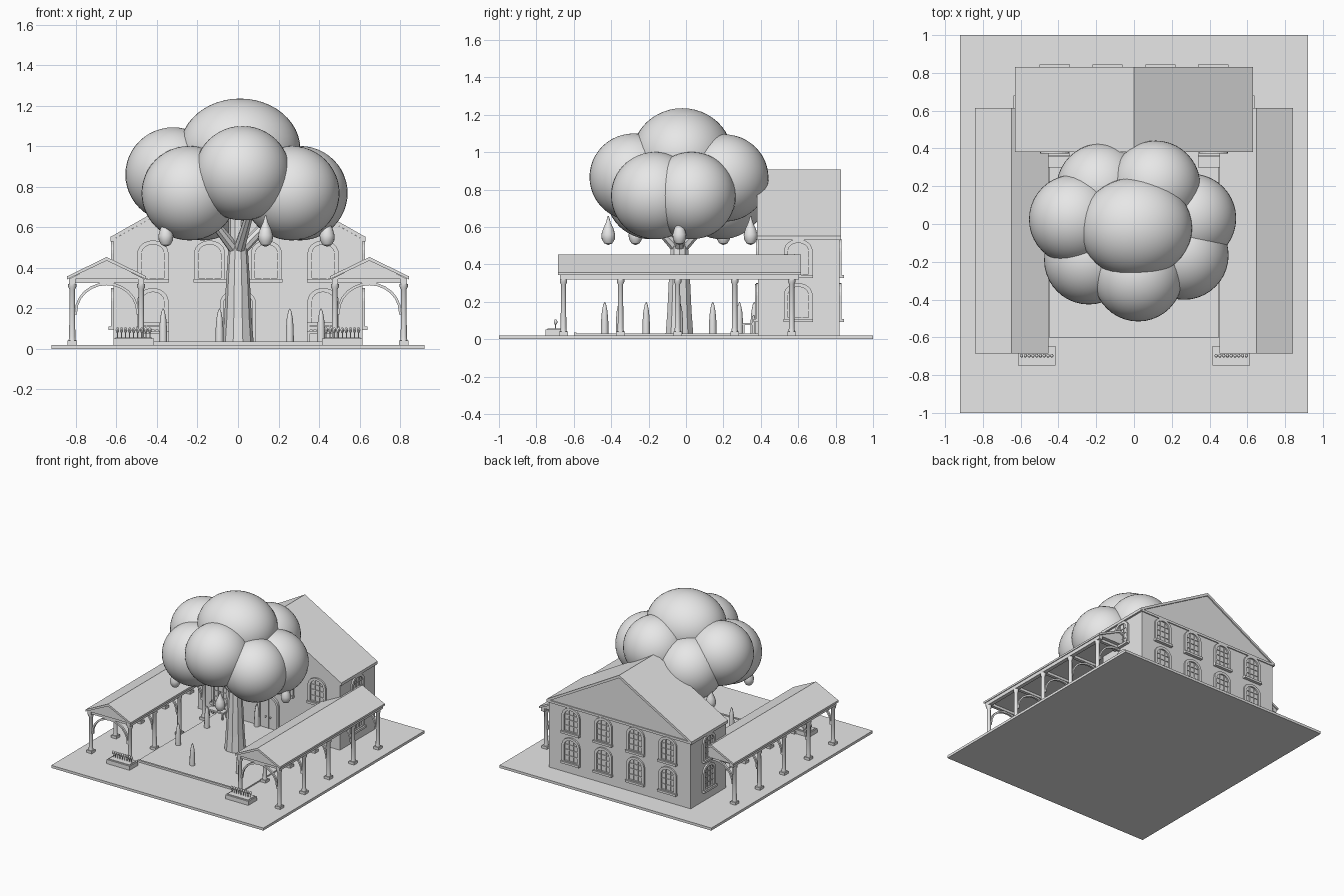
import bpy, bmesh, math
from mathutils import Matrix, Vector

if "Cube" in bpy.data.objects:
    bpy.data.objects.remove(bpy.data.objects["Cube"])

clay = bpy.data.materials.new("pale_grey")
clay.use_nodes = True
clay.diffuse_color = (0.8, 0.8, 0.8, 1)
clay.node_tree.nodes["Principled BSDF"].inputs["Base Color"].default_value = (0.8, 0.8, 0.8, 1)


class Part:
    """Collects simple solids into one named object."""

    def __init__(self, name, smooth=False):
        self.name, self.smooth, self.bm = name, smooth, bmesh.new()

    def box(self, lo, hi, m=Matrix()):
        lo, hi = Vector(lo), Vector(hi)
        scale = Matrix.Diagonal((*(hi - lo), 1))
        bmesh.ops.create_cube(self.bm, size=1, matrix=m @ Matrix.Translation((lo + hi) / 2) @ scale)

    def prism(self, pts, y0, y1, m=Matrix()):
        # (x, z) outline pushed along y
        a = [self.bm.verts.new(m @ Vector((x, y0, z))) for x, z in pts]
        b = [self.bm.verts.new(m @ Vector((x, y1, z))) for x, z in pts]
        self.bm.faces.new(a)
        self.bm.faces.new(b[::-1])
        for i in range(len(a)):
            j = (i + 1) % len(a)
            self.bm.faces.new((a[j], a[i], b[i], b[j]))

    def band(self, outer, inner, y0, y1, m=Matrix(), closed=True):
        # strip between two outlines, as a row of quads
        n = len(outer)
        for i in range(n if closed else n - 1):
            j = (i + 1) % n
            self.prism([outer[i], outer[j], inner[j], inner[i]], y0, y1, m)

    def lathe(self, profile, at, sides=16):
        rings = []
        for r, z in profile:
            rings.append([self.bm.verts.new(Vector(at) + Vector((
                r * math.cos(math.tau * k / sides), r * math.sin(math.tau * k / sides), z)))
                for k in range(sides)])
        for a, b in zip(rings, rings[1:]):
            for k in range(sides):
                j = (k + 1) % sides
                self.bm.faces.new((a[k], a[j], b[j], b[k]))
        self.bm.faces.new(rings[0][::-1])
        self.bm.faces.new(rings[-1])

    def rod(self, p, q, r0, r1, sides=8):
        p, q = Vector(p), Vector(q)
        m = Matrix.Translation((p + q) / 2) @ (q - p).to_track_quat('Z', 'Y').to_matrix().to_4x4()
        bmesh.ops.create_cone(self.bm, cap_ends=True, segments=sides, radius1=r0, radius2=r1,
                              depth=(q - p).length, matrix=m)

    def ball(self, at, size, u=40, v=24):
        m = Matrix.Translation(at) @ Matrix.Diagonal((*size, 1))
        bmesh.ops.create_uvsphere(self.bm, u_segments=u, v_segments=v, radius=1, matrix=m)

    def done(self):
        bmesh.ops.recalc_face_normals(self.bm, faces=self.bm.faces)
        me = bpy.data.meshes.new(self.name)
        self.bm.to_mesh(me)
        self.bm.free()
        me.materials.append(clay)
        ob = bpy.data.objects.new(self.name, me)
        bpy.context.collection.objects.link(ob)
        if self.smooth:
            bpy.ops.object.select_all(action='DESELECT')
            ob.select_set(True)
            bpy.context.view_layer.objects.active = ob
            bpy.ops.object.shade_smooth_by_angle(angle=math.radians(35))
        return ob


def arch(half, z0, spring, rise, n=12):
    # outline of an opening with a rounded top
    top = [(half * math.cos(math.pi * k / n), spring + rise * math.sin(math.pi * k / n))
           for k in range(n + 1)]
    return [(half, z0)] + top + [(-half, z0)]


# Ground and courtyard paving with a raised front kerb
p = Part("ground_slab")
p.box((-0.92, -1, 0), (0.92, 1, 0.02))
p.done()
p = Part("courtyard_paving")
p.box((-0.45, -0.585, 0.02), (0.45, 0.39, 0.03))
p.box((-0.45, -0.6, 0.02), (0.45, -0.585, 0.035))
p.done()

# Main house
p = Part("house_walls")
p.prism([(-0.615, 0.02), (0.615, 0.02), (0.615, 0.54), (0, 0.885), (-0.615, 0.54)], 0.385, 0.82)
p.done()
p = Part("house_roof")
for s in (-1, 1):
    p.prism([(0, 0.885), (s * 0.63, 0.532), (s * 0.63, 0.552), (0, 0.907)], 0.38, 0.83)
    p.box((s * 0.622 - 0.008, 0.382, 0.53), (s * 0.622 + 0.008, 0.828, 0.548))
p.box((-0.62, 0.815, 0.53), (0.62, 0.828, 0.548))
p.done()

# Arched windows: surround, glazing bars and sill
frames, bars, sills = Part("window_surrounds"), Part("window_bars"), Part("window_sills")


def window(x, y, z, angle):
    m = Matrix.Translation((x, y, z)) @ Matrix.Rotation(math.radians(angle), 4, 'Z')
    frames.band(arch(0.077, 0, 0.13, 0.065), arch(0.055, 0.01, 0.13, 0.045), -0.012, 0.005, m)
    for u in (-0.02, 0.02):
        bars.box((u - 0.003, -0.007, 0.01), (u + 0.003, 0.004, 0.17), m)
    for h in (0.05, 0.095, 0.135):
        bars.box((-0.055, -0.006, h - 0.003), (0.055, 0.004, h + 0.003), m)
    sills.box((-0.08, -0.024, -0.013), (0.08, 0.005, 0.004), m)


for z in (0.105, 0.34):
    for x in (-0.42, -0.14, 0.14, 0.42):
        window(x, 0.82, z, 180)
        if z > 0.2 or abs(x) > 0.2:
            window(x, 0.385, z, 0)
    for s in (-1, 1):
        window(s * 0.615, 0.6, z, s * 90)
for p in (frames, bars, sills):
    p.done()

# Double front door
p = Part("front_door")
p.band(arch(0.09, 0.03, 0.22, 0.075), arch(0.072, 0.03, 0.22, 0.058), 0.368, 0.39, closed=False)
p.prism(arch(0.073, 0.03, 0.22, 0.058), 0.379, 0.39)
p.box((-0.003, 0.374, 0.03), (0.003, 0.385, 0.275))
for s in (-1, 1):
    p.ball((s * 0.02, 0.372, 0.12), (0.007, 0.007, 0.007), 10, 6)
p.done()

# Covered walkways on both sides
for side, s in (("left", 1), ("right", -1)):
    cx, half = s * 0.648, 0.195
    p = Part(side + "_walkway_roof")
    p.prism([(cx - half + .01, 0.345), (cx + half - .01, 0.345), (cx, 0.44)], -0.675, 0.605)
    for t in (-1, 1):
        p.prism([(cx, 0.435), (cx + t * half, 0.343), (cx + t * half, 0.358), (cx, 0.453)], -0.685, 0.615)
    p.done()
    p = Part(side + "_walkway_beams")
    for t in (-1, 1):
        bx = cx + t * 0.17
        p.box((bx - 0.015, -0.675, 0.32), (bx + 0.015, 0.605, 0.347))
    posts, braces = Part(side + "_walkway_posts", True), Part(side + "_walkway_arches")
    for k in range(5):
        y = -0.655 + 0.305 * k
        p.box((cx - 0.17, y - 0.012, 0.325), (cx + 0.17, y + 0.012, 0.347))
        for t in (-1, 1):
            x = cx + t * 0.17
            posts.box((x - 0.023, y - 0.023, 0.02), (x + 0.023, y + 0.023, 0.04))
            posts.lathe([(0.018, 0.04), (0.015, 0.06), (0.014, 0.295), (0.02, 0.305), (0.02, 0.32)],
                        (x, y, 0), 12)
        m = Matrix.Translation((cx, 0, 0))
        braces.band(arch(0.158, 0.17, 0.18, 0.148), arch(0.146, 0.17, 0.18, 0.134),
                    y - 0.008, y + 0.008, m, closed=False)
    for q in (p, posts, braces):
        q.done()

    # Flower box at the walkway entrance
    fx = s * 0.515
    p = Part(side + "_flower_box")
    p.box((fx - 0.1, -0.75, 0.02), (fx + 0.1, -0.645, 0.052))
    p.box((fx - 0.09, -0.74, 0.052), (fx + 0.09, -0.655, 0.057))
    p.done()
    p = Part(side + "_flowers", True)
    for k in range(9):
        x = fx - 0.08 + 0.02 * k
        p.rod((x, -0.697, 0.05), (x, -0.697, 0.085), 0.003, 0.003, 6)
        p.ball((x, -0.697, 0.092), (0.009, 0.01, 0.014), 10, 8)
    p.done()

    # Bench against the house front
    bx = s * 0.41
    p = Part(side + "_bench")
    p.box((bx - 0.07, 0.3, 0.075), (bx + 0.07, 0.365, 0.087))
    p.box((bx - 0.07, 0.357, 0.115), (bx + 0.07, 0.366, 0.13))
    for t in (-1, 1):
        x = bx + t * 0.06
        for y, top in ((0.308, 0.08), (0.36, 0.125)):
            p.box((x - 0.006, y - 0.006, 0.03), (x + 0.006, y + 0.006, top))
    for k in range(5):
        x = bx - 0.04 + 0.02 * k
        p.box((x - 0.003, 0.359, 0.085), (x + 0.003, 0.364, 0.12))
    p.done()

# Tree trunk and spreading boughs
ty = -0.035
p = Part("tree_trunk")
p.lathe([(0.078, 0.02), (0.068, 0.15), (0.058, 0.35), (0.048, 0.5), (0.045, 0.7)], (0, ty, 0), 10)
for k in range(5):
    a = math.tau * k / 5
    p.rod((0, ty, 0.47), (0.2 * math.cos(a), ty + 0.2 * math.sin(a), 0.68), 0.03, 0.02)
p.done()

# Foliage clumps: one crown and a ring of seven
p = Part("tree_foliage", True)
p.ball((0.01, -0.02, 0.985), (0.298, 0.267, 0.25))
for x, y, z in ((-0.32, 0.025, 0.86), (-0.24, -0.19, 0.768), (0.022, -0.28, 0.867), (0.265, -0.165, 0.768),
                (0.305, 0.03, 0.768), (0.115, 0.205, 0.862), (-0.175, 0.19, 0.768)):
    p.ball((x, y, z), (0.236, 0.236, 0.233))
p.done()

# Hanging drop-shaped fruit
p = Part("hanging_fruit", True)
for k in range(5):
    a = math.tau * k / 5
    p.lathe([(0.004, 0.505), (0.022, 0.513), (0.035, 0.535), (0.037, 0.56), (0.028, 0.59),
             (0.012, 0.625), (0.003, 0.66)], (0.44 * math.cos(a), ty + 0.4 * math.sin(a), 0))
p.done()

# Ring of pointed stones around the tree
p = Part("pointed_stones", True)
for k in range(7):
    a = math.tau * k / 7
    p.lathe([(0.02, 0.03), (0.019, 0.1), (0.015, 0.15), (0.008, 0.185), (0.001, 0.2)],
            (0.41 * math.cos(a), ty + 0.41 * math.sin(a), 0), 12)
p.done()
